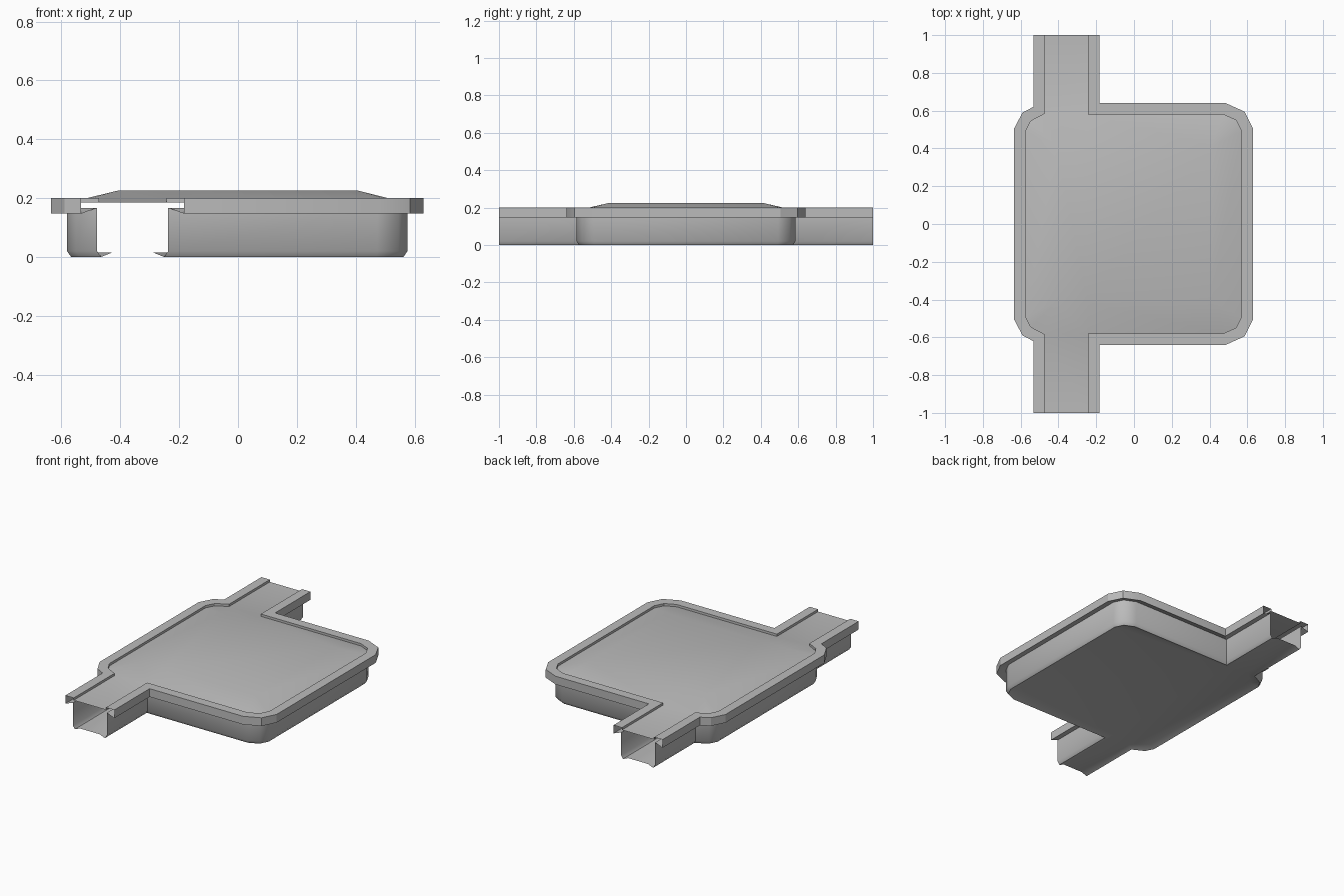
import bpy, bmesh, math
from mathutils import Vector

cube = bpy.data.objects.get("Cube")
if cube:
    bpy.data.objects.remove(cube, do_unlink=True)

grey = bpy.data.materials.new("plain grey")
grey.use_nodes = True
COLOUR = (0.5, 0.5, 0.5, 1)
grey.diffuse_color = COLOUR
grey.node_tree.nodes["Principled BSDF"].inputs["Base Color"].default_value = COLOUR

# Outer edge of each side, back half; the front half is mirrored
LEFT_HALF = [(-0.635, 0.505), (-0.59, 0.59), (-0.533, 0.62), (-0.533, 1)]
RIGHT_HALF = [(-0.183, 1), (-0.183, 0.64), (0.485, 0.64), (0.585, 0.595), (0.63, 0.505)]
LEFT = [(x, -y) for x, y in reversed(LEFT_HALF)] + LEFT_HALF
RIGHT = RIGHT_HALF + [(x, -y) for x, y in reversed(RIGHT_HALF)]
SIDES = (LEFT, RIGHT)


def inset(path, distance):
    """Offset an open path to its right with mitred corners."""
    pts = [Vector(p) for p in path]
    normals = []
    for a, b in zip(pts, pts[1:]):
        d = (b - a).normalized()
        normals.append(Vector((d.y, -d.x)))
    result = []
    for i, p in enumerate(pts):
        n1 = normals[max(i - 1, 0)]
        n2 = normals[min(i, len(normals) - 1)]
        result.append(p + (n1 + n2) * distance / (1 + n1.dot(n2)))
    return result


def finish(bm, name, angle):
    bmesh.ops.remove_doubles(bm, verts=bm.verts, dist=0.0005)
    mesh = bpy.data.meshes.new(name)
    bm.to_mesh(mesh)
    bm.free()
    mesh.materials.append(grey)
    obj = bpy.data.objects.new(name, mesh)
    bpy.context.collection.objects.link(obj)
    bpy.ops.object.select_all(action="DESELECT")
    obj.select_set(True)
    bpy.context.view_layer.objects.active = obj
    bpy.ops.object.shade_smooth_by_angle(angle=math.radians(angle))


def sweep(bm, path, profile):
    """Run an (inset, height) profile along a path."""
    rows = [[bm.verts.new((p.x, p.y, z)) for p in inset(path, d)] for d, z in profile]
    for a, b in zip(rows, rows[1:]):
        for i in range(len(path) - 1):
            bm.faces.new((a[i], a[i + 1], b[i + 1], b[i]))


def add_face(bm, points, up):
    face = bm.faces.new([bm.verts.new(p) for p in points])
    face.normal_update()
    if (face.normal.z > 0) != up:
        face.normal_flip()
    return face


# Raised rim, hollow underneath
bm = bmesh.new()
for side in SIDES:
    sweep(bm, side, [(0.06, 0.185), (0.06, 0.2), (0, 0.2), (0, 0.147), (0.054, 0.167)])
finish(bm, "rim", 25)

# Walls with a bevelled foot, and the slightly recessed floor
bm = bmesh.new()
foot = [(0.054, 0.167), (0.054, 0.02), (0.068, 0), (0.105, 0.015)]
for side in SIDES:
    sweep(bm, side, foot)
outline = [(p.x, p.y, 0.015) for side in SIDES for p in inset(side, 0.105)]
floor = add_face(bm, outline, False)
bmesh.ops.triangulate(bm, faces=[floor])
finish(bm, "walls_and_floor", 40)

# Roof: flat over the passages, rising to a plateau over the chamber
bm = bmesh.new()
left, right = (inset(side, 0.06) for side in SIDES)
EDGE, TOP, HALF = 0.185, 0.225, 0.41
for quad in ((left[-2], left[-1], right[0], right[1]),
             (left[1], left[0], right[-1], right[-2])):
    add_face(bm, [(p.x, p.y, EDGE) for p in quad], True)

border = left[1:-1] + right[1:-1]
lower = [Vector((p.x, p.y, EDGE)) for p in border]
upper = [Vector((max(-HALF, min(HALF, p.x)), max(-HALF, min(HALF, p.y)), TOP)) for p in border]
plateau = []
for i in range(len(border)):
    j = (i + 1) % len(border)
    ring = [lower[i], lower[j], upper[j]]
    if (upper[i] - upper[j]).length > 0.001:
        ring.append(upper[i])
        plateau.append(upper[i])
    add_face(bm, ring, True)
add_face(bm, plateau, True)
finish(bm, "roof", 40)
